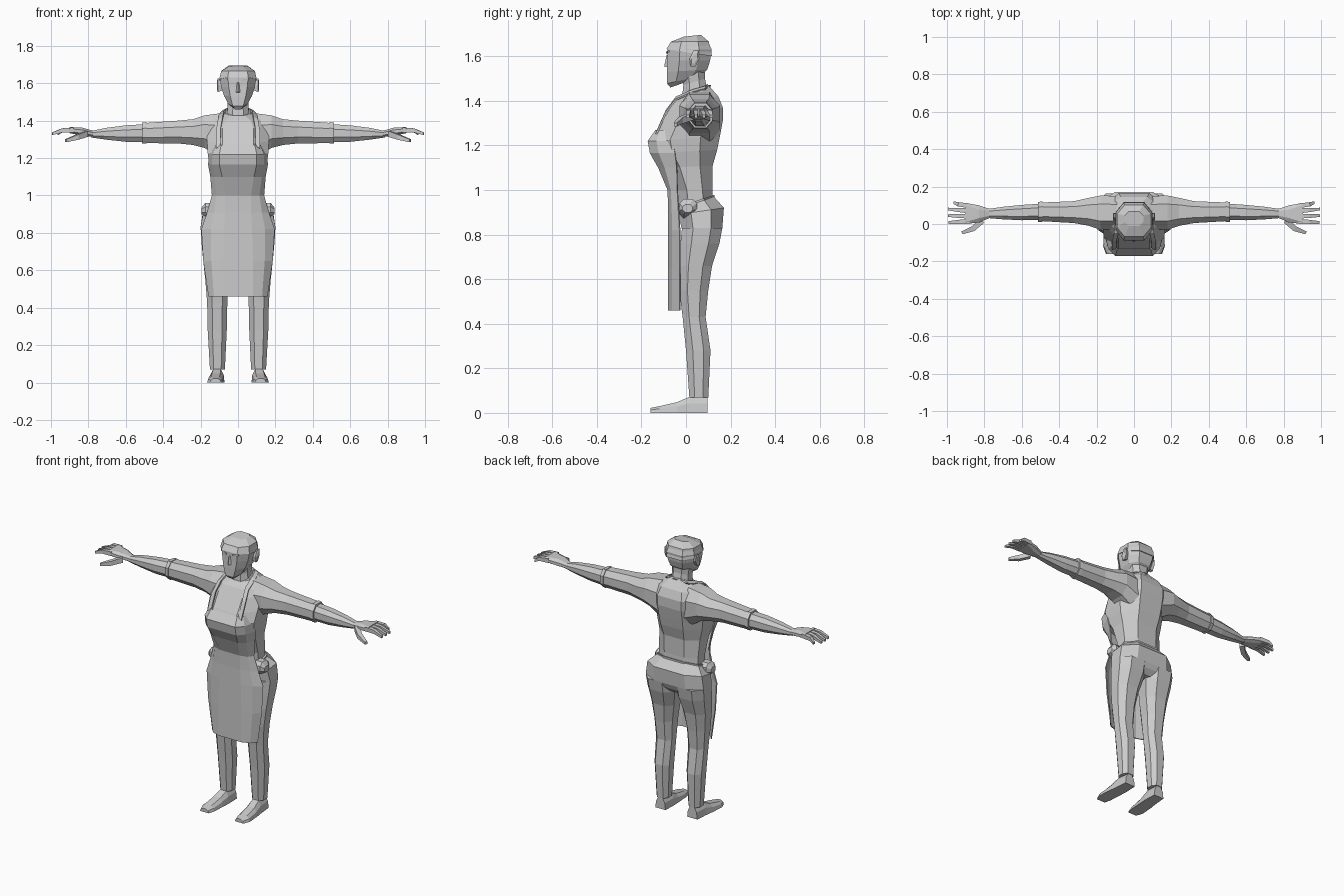
import bpy, bmesh, math
from mathutils import Vector

grey = bpy.data.materials.new("plain_grey")
grey.diffuse_color = (0.6, 0.6, 0.6, 1)


def finish(name, bm, mirror=False, thick=0):
    bmesh.ops.recalc_face_normals(bm, faces=bm.faces)
    me = bpy.data.meshes.new(name)
    bm.to_mesh(me)
    bm.free()
    me.materials.append(grey)
    ob = bpy.data.objects.new(name, me)
    bpy.context.collection.objects.link(ob)
    if thick:
        ob.modifiers.new("thickness", 'SOLIDIFY').thickness = thick
    if mirror:
        ob.modifiers.new("both_sides", 'MIRROR')
    return ob


def loft(name, rings, mirror=False, closed=True, thick=0):
    """Skin a list of equal-length point rings; closed rings get end caps."""
    bm = bmesh.new()
    vs = [[bm.verts.new(p) for p in r] for r in rings]
    n = len(vs[0])
    for a, b in zip(vs, vs[1:]):
        for i in range(n if closed else n - 1):
            j = (i + 1) % n
            bm.faces.new((a[i], a[j], b[j], b[i]))
    if closed:
        bm.faces.new(vs[0])
        bm.faces.new(vs[-1])
    return finish(name, bm, mirror, thick)


def octagon(u0, u1, v0, v1, k=0.5, c=0.28):
    """Eight-sided section in a box; k = flat share along u, c = corner cut along v."""
    m, h, d = (u0 + u1) / 2, (u1 - u0) / 2, (v1 - v0) * c
    return [(m - h * k, v0), (m + h * k, v0), (u1, v0 + d), (u1, v1 - d),
            (m + h * k, v1), (m - h * k, v1), (u0, v1 - d), (u0, v0 + d)]


def level(x0, x1, y0, y1, zf, zb=None, k=0.5, c=0.28):
    """Horizontal ring, tilted from zf at the front to zb at the back."""
    zb = zf if zb is None else zb
    return [(x, y, zf + (zb - zf) * (y - y0) / (y1 - y0)) for x, y in octagon(x0, x1, y0, y1, k, c)]


def across(x, y0, y1, z0, z1, k=0.5, c=0.28):
    """Upright ring at a given x, for the arms."""
    return [(x, y, z) for y, z in octagon(y0, y1, z0, z1, k, c)]


# Shirt: waist to neckline
shirt = [(.135, -.03, .12, .90, .96), (.135, -.04, .118, 1.0, 1.0), (.14, -.085, .12, 1.1, 1.11),
         (.155, -.14, .14, 1.165, 1.18), (.162, -.158, .152, 1.22, 1.24), (.165, -.125, .165, 1.28, 1.31),
         (.165, -.075, .165, 1.36, 1.37), (.14, -.05, .145, 1.40, 1.42), (.075, -.025, .105, 1.425, 1.465)]
loft("shirt", [level(-w, w, a, b, zf, zb) for w, a, b, zf, zb in shirt])

# Trousers: seat and legs
seat = [(.07, .03, .12, .76, .77), (.16, -.01, .15, .80, .80), (.2, -.02, .163, .83, .83),
        (.188, -.035, .17, .89, .92), (.142, -.035, .125, .92, .97)]
loft("trouser_seat", [level(-w, w, a, b, zf, zb, .55) for w, a, b, zf, zb in seat])
leg = [(.005, .2, -.018, .163, .83), (.008, .196, -.025, .15, .76), (.03, .187, -.03, .117, .66),
       (.05, .175, -.03, .1, .55), (.057, .165, -.015, .088, .43), (.06, .162, 0, .11, .28),
       (.07, .15, .015, .1, .07)]
loft("trouser_leg", [level(*r) for r in leg], True)

# Waistband
loft("waistband", [level(-.145, .145, -.037, .128, .91, .96), level(-.145, .145, -.037, .128, .925, .978)])

# Shoes: sections running from heel to toe
shoe = [(.096, .075, .145, .07), (.015, .072, .152, .072), (-.04, .075, .16, .048),
        (-.12, .08, .165, .03), (-.16, .09, .15, .022)]
loft("shoe", [[(a, y, 0), (b, y, 0), (b - .005, y, h * .6), (b - .02, y, h), (a + .02, y, h),
               (a + .005, y, h * .6)] for y, a, b, h in shoe], True)

# Apron: open shell wrapped round the front
apron = [(.125, .09, -.137, -.075, 1.27), (.155, .1, -.172, -.06, 1.22), (.16, .1, -.162, -.05, 1.165),
         (.148, .085, -.125, -.042, 1.1), (.14, .07, -.083, -.04, 1.0), (.165, .07, -.08, -.035, .91),
         (.196, .075, -.08, -.03, .82), (.186, .08, -.08, -.03, .65), (.158, .08, -.08, -.03, .46)]
loft("apron", [[(-w, e, z), (-(w + m) / 2 - .01, f * .65 + e * .35, z), (-m, f, z), (m, f, z),
                ((w + m) / 2 + .01, f * .65 + e * .35, z), (w, e, z)] for w, m, f, e, z in apron],
     closed=False, thick=.006)

# Apron straps, over the shoulders to the back of the neck
strap = [(.105, -.133, 1.265), (.105, -.09, 1.36), (.095, -.045, 1.42), (.088, .03, 1.452),
         (.07, .09, 1.468), (0, .113, 1.472)]
loft("apron_strap", [[(x - .012, y, z), (x + .012, y - .004, z - .012)] for x, y, z in strap],
     True, False, .008)

# Apron tie bunched at each hip
loft("apron_tie", [across(.13, -.03, .05, .87, .96), across(.175, -.03, .05, .89, .96),
                   across(.195, -.015, .03, .9, .935)], True)

# Neck and collar
loft("neck", [level(-.062, .062, -.02, .1, 1.39, 1.43), level(-.055, .055, -.012, .085, 1.47, 1.5),
              level(-.06, .06, -.02, .085, 1.53)])
loft("collar", [level(-.085, .085, -.035, .11, 1.405, 1.455), level(-.066, .066, -.02, .098, 1.425, 1.475)])

# Head: chin to crown
head = [(.028, -.07, .045, 1.46, 1.5), (.05, -.085, .06, 1.478, 1.51), (.075, -.085, .095, 1.53, 1.54),
        (.09, -.083, .108, 1.58, 1.58), (.098, -.083, .115, 1.63, 1.63), (.088, -.064, .1, 1.662, 1.665),
        (.05, -.01, .065, 1.685, 1.693)]
loft("head", [level(-w, w, a, b, zf, zb, .55) for w, a, b, zf, zb in head])

# Hair cap edge above the brow
loft("hair", [level(-.1, .1, -.088, .117, 1.632, 1.6, .55), level(-.09, .09, -.068, .102, 1.665, 1.666, .55),
              level(-.05, .05, -.01, .067, 1.688, 1.696, .55)])

# Nose, brows and ears
loft("nose", [[(-.006, -.082, 1.605), (.006, -.082, 1.605), (0, -.087, 1.605)],
              [(-.013, -.082, 1.55), (.013, -.082, 1.55), (0, -.098, 1.555)]])
loft("brow", [[(.02, -.08, 1.612), (.02, -.09, 1.612), (.02, -.09, 1.62), (.02, -.08, 1.62)],
              [(.06, -.07, 1.62), (.06, -.08, 1.62), (.06, -.08, 1.627), (.06, -.07, 1.627)]], True)
loft("ear", [[(x, .038 + r * math.cos(t) * .022 + (math.sin(t) * .008), 1.59 + r * math.sin(t) * .042)
              for t in [math.radians(60 * i) for i in range(6)]] for x, r in ((.085, .8), (.108, 1), (.113, .6))], True)

# Sleeve with cuff, then bare forearm
sleeve = [(.09, -.03, .15, 1.2, 1.44), (.18, -.03, .152, 1.255, 1.428), (.24, -.01, .14, 1.27, 1.408),
          (.32, .005, .122, 1.278, 1.4), (.49, .015, .115, 1.28, 1.388)]
loft("sleeve", [across(*r) for r in sleeve], True)
loft("cuff", [across(.49, .01, .12, 1.277, 1.392), across(.512, .012, .118, 1.279, 1.39)], True)
forearm = [(.48, .022, .11, 1.285, 1.382), (.6, .02, .102, 1.287, 1.375), (.7, .025, .092, 1.298, 1.362),
           (.785, .032, .08, 1.31, 1.345)]
loft("forearm", [across(*r) for r in forearm], True)

# Hand: palm, four fingers and thumb
loft("palm", [across(.77, .033, .08, 1.312, 1.345), across(.83, .008, .1, 1.32, 1.362),
              across(.9, .0, .112, 1.333, 1.366, .8)], True)


def finger(name, path):
    """Four-sided tapering finger along points given as x, y, z, half-width."""
    d = (Vector(path[-1][:2]) - Vector(path[0][:2])).normalized()
    rings = []
    for x, y, z, r in path:
        sx, sy = -d.y * r, d.x * r
        rings.append([(x - sx, y - sy, z - r), (x + sx, y + sy, z - r),
                      (x + sx, y + sy, z + r), (x - sx, y - sy, z + r)])
    loft(name, rings, True)


for i, (y0, y1, tip) in enumerate([(.014, .008, .992), (.042, .045, .995), (.07, .08, .995), (.097, .114, .965)]):
    finger(f"finger_{i + 1}", [(.88, y0, 1.35, .013), (.94, (y0 + y1) / 2, 1.348, .011), (tip, y1, 1.33, .007)])
finger("thumb", [(.81, .02, 1.33, .016), (.86, -.025, 1.312, .014), (.92, -.048, 1.293, .008)])
